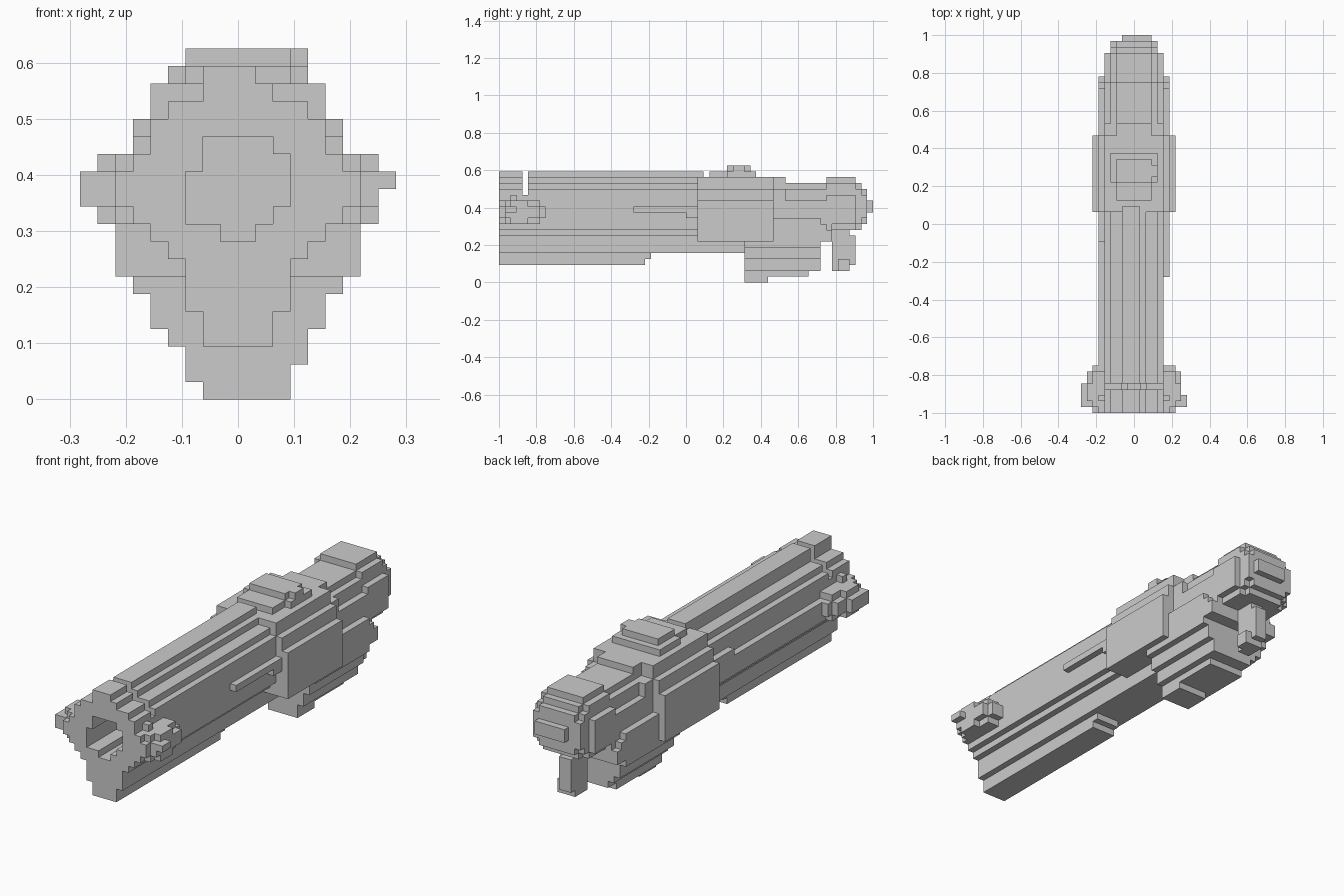
import bpy, bmesh

if "Cube" in bpy.data.objects:
    bpy.data.objects.remove(bpy.data.objects["Cube"])

V = 1 / 32  # one block; all sizes below are in blocks


def make(name, bm):
    bmesh.ops.recalc_face_normals(bm, faces=bm.faces[:])
    me = bpy.data.meshes.new(name)
    bm.to_mesh(me)
    bm.free()
    ob = bpy.data.objects.new(name, me)
    bpy.context.collection.objects.link(ob)
    return ob


def stepped(name, y0, y1, rows):
    """Extrude a stair-stepped outline along y; rows are (z0, z1, left, right)."""
    pts = []
    for z0, z1, l, r in rows:
        pts += [(r, z0), (r, z1)]
    for z0, z1, l, r in reversed(rows):
        pts += [(l, z1), (l, z0)]
    pts = [p for i, p in enumerate(pts) if p != pts[i - 1]]
    bm = bmesh.new()
    face = bm.faces.new([bm.verts.new((x * V, y0 * V, z * V)) for x, z in pts])
    ext = bmesh.ops.extrude_face_region(bm, geom=[face], use_keep_orig=True)
    verts = [g for g in ext["geom"] if isinstance(g, bmesh.types.BMVert)]
    bmesh.ops.translate(bm, verts=verts, vec=(0, (y1 - y0) * V, 0))
    return make(name, bm)


def blocks(name, items):
    """Join boxes given as (x0, x1, y0, y1, z0, z1)."""
    bm = bmesh.new()
    for x0, x1, y0, y1, z0, z1 in items:
        for v in bmesh.ops.create_cube(bm, size=1)["verts"]:
            v.co = ((x1 if v.co.x > 0 else x0) * V,
                    (y1 if v.co.y > 0 else y0) * V,
                    (z1 if v.co.z > 0 else z0) * V)
    return make(name, bm)


def cut(ob, cutter):
    mod = ob.modifiers.new("cut", "BOOLEAN")
    mod.operation = "DIFFERENCE"
    mod.solver = "EXACT"
    mod.object = cutter
    cutter.hide_render = True
    cutter.hide_set(True)


# Barrel with bore and a groove behind the muzzle ring
barrel = stepped("barrel", -32, 3, [
    (5, 8, -3, 3), (8, 9, -4, 4), (9, 10, -5, 5), (10, 13, -6, 5), (13, 16, -5, 5),
    (16, 17, -4, 4), (17, 18, -2, 2), (18, 19, -2, 1)])
cut(barrel, stepped("bore_cutter", -33, -12, [
    (9, 10, -1, 1), (10, 11, -3, 2), (11, 13, -3, 3), (13, 14, -2, 3), (14, 15, -2, 2)]))
cut(barrel, blocks("groove_cutter", [(-8, 8, -28, -27, 15, 21)]))

# Keel below the barrel, and the link to the lower body
blocks("keel", [(-2, 2, -32, -7, 3, 4), (-2, 2, -32, -6, 4, 5)])
blocks("under_rail", [(-3, 3, 3, 10, 5, 7)])

# Thin side fins in front of the receiver
blocks("right_fin", [(5, 6, -9, 2, 12, 13), (5, 6, 0, 2, 11, 12)])
blocks("left_fin", [(-6, -5, -3, 2, 13, 14)])

# Muzzle lugs on both sides
for side, s in (("right", 1), ("left", -1)):
    tip = (8, 9, -31, -29, 12, 13) if s > 0 else (8, 9, -31, -27, 11, 13)
    lug = [(5, 7, -32, -24, 11, 13), (5, 6, -32, -25, 10, 14), (6, 7, -31, -25, 10, 14),
           (7, 8, -31, -25, 11, 13), (7, 8, -30, -27, 10, 14),
           (5, 6, -30, -29, 14, 15), tip]
    blocks(side + "_muzzle_lug",
           [(min(s * a, s * b), max(s * a, s * b), *rest) for a, b, *rest in lug])

# Receiver and its top sight block
stepped("receiver", 2, 15, [(7, 14, -7, 7), (14, 16, -6, 6), (16, 18, -5, 5)])
blocks("sight_base", [(-4, 4, 7, 12, 18, 19), (-3, 3, 4, 7, 18, 19)])
blocks("sight_top", [(-3, 3, 7, 11, 19, 20), (3, 4, 8, 10, 19, 20)])

# Lower body, narrowing downwards
blocks("lower_body", [
    (-2, 3, 10, 14, 0, 1), (-3, 3, 10, 21, 1, 2), (-3, 4, 10, 23, 2, 3),
    (-4, 4, 10, 23, 3, 4), (-5, 5, 10, 23, 4, 6), (-6, 6, 10, 23, 6, 7)])

# Rear body with side shelves
stepped("rear_body", 15, 25, [(7, 14, -5, 5), (14, 16, -4, 4), (16, 17, -3, 3)])
blocks("rear_collar", [(-5, 5, 15, 17, 14, 16), (-3, 3, 15, 17, 17, 18)])
blocks("side_shelves", [(-6, 6, 15, 25, 7, 9), (-6, 6, 15, 24, 9, 10), (-6, 6, 15, 23, 10, 11)])

# Rounded rear cap built from shrinking slices
stepped("rear_cap", 24, 29, [(9, 10, -4, 4), (10, 15, -5, 5), (15, 17, -4, 4), (17, 18, -3, 3)])
stepped("cap_slice_1", 29, 30, [(9, 10, -3, 3), (10, 16, -4, 4), (16, 17, -3, 3)])
stepped("cap_slice_2", 30, 31, [(10, 11, -3, 3), (11, 15, -4, 4), (15, 16, -3, 3)])
blocks("cap_tip", [(-2, 3, 31, 32, 12, 14)])

# Grip post hanging under the cap
blocks("grip", [(-1, 1, 25, 28, 2, 9), (-1, 1, 28, 29, 3, 8), (-1, 2, 26, 28, 2, 4)])
